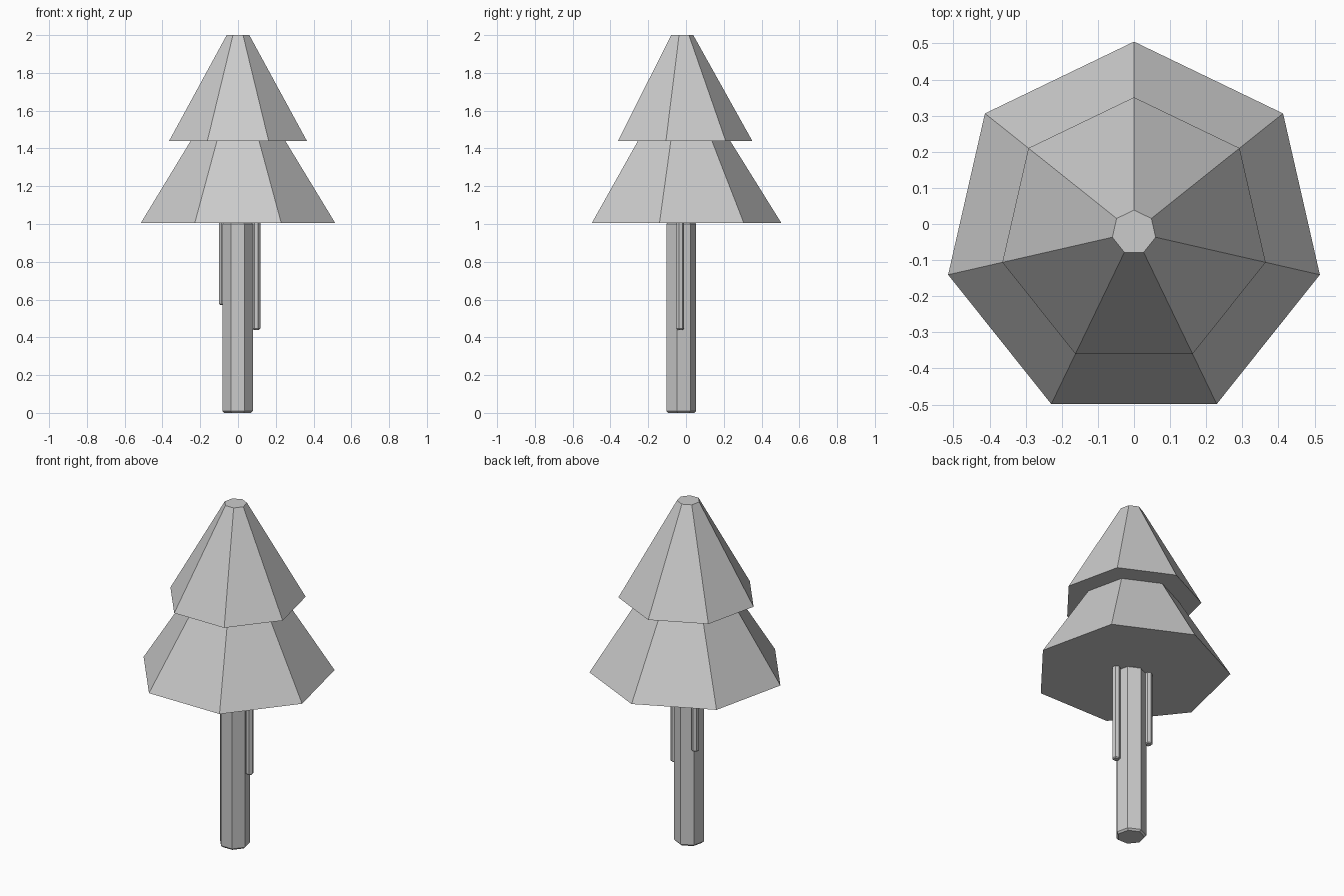
import bpy, bmesh, math

if "Cube" in bpy.data.objects:
    bpy.data.objects.remove(bpy.data.objects["Cube"])

SIDES = 7


def stacked(name, centre, rings):
    """Seven-sided solid through (radius, z) rings, capped at both ends."""
    bm = bmesh.new()
    loops = []
    for r, z in rings:
        loop = []
        for i in range(SIDES):
            a = math.pi / 2 + i * math.tau / SIDES
            loop.append(bm.verts.new((r * math.cos(a), r * math.sin(a), z)))
        loops.append(loop)
    for low, high in zip(loops, loops[1:]):
        for i in range(SIDES):
            j = (i + 1) % SIDES
            bm.faces.new((low[i], low[j], high[j], high[i]))
    bm.faces.new(loops[0][::-1])
    bm.faces.new(loops[-1])
    bmesh.ops.recalc_face_normals(bm, faces=bm.faces)
    mesh = bpy.data.meshes.new(name)
    bm.to_mesh(mesh)
    bm.free()
    ob = bpy.data.objects.new(name, mesh)
    ob.location = (centre[0], centre[1], 0)
    bpy.context.collection.objects.link(ob)
    return ob


def pole(name, centre, r, z0, z1, bevel):
    """Upright pole with a small chamfer at both ends."""
    return stacked(name, centre, [(r - bevel, z0), (r, z0 + bevel),
                                  (r, z1 - bevel), (r - bevel, z1)])


# Two-tier foliage
stacked("foliage", (0, -0.023), [(0.528, 1.005), (0.257, 1.44),
                                 (0.374, 1.44), (0.0615, 2.0)])

# Trunk
pole("trunk", (-0.002, -0.029), 0.083, 0.0, 1.01, 0.01)

# Thin stems hanging beside the trunk
pole("right_stem", (0.097, -0.031), 0.0215, 0.44, 1.01, 0.006)
pole("left_stem", (-0.079, 0.026), 0.0215, 0.57, 1.01, 0.006)
